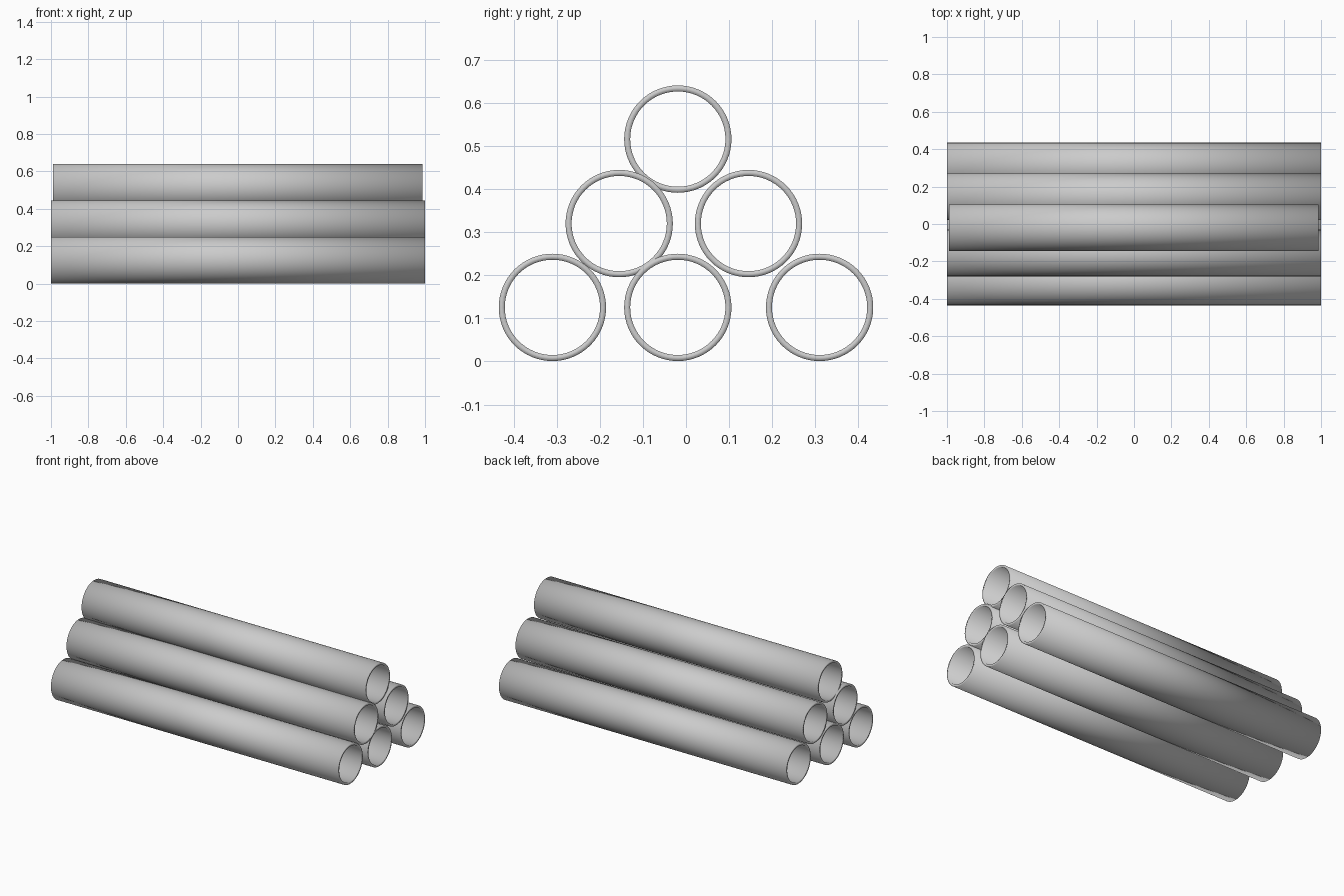
import bpy, bmesh, math

if "Cube" in bpy.data.objects:
    bpy.data.objects.remove(bpy.data.objects["Cube"])

SIDES = 64
OUTER, INNER = 0.1245, 0.1105


def pipe(name, y, z, x0=-1.0, x1=1.0):
    # Closed loop profile (outer wall, end rim, bore, end rim) swept round x
    profile = [(x0, OUTER), (x1, OUTER), (x1, INNER), (x0, INNER)]
    bm = bmesh.new()
    rings = []
    for i in range(SIDES):
        a = 2 * math.pi * i / SIDES
        rings.append([bm.verts.new((x, r * math.cos(a), r * math.sin(a)))
                      for x, r in profile])
    for i in range(SIDES):
        a, b = rings[i], rings[(i + 1) % SIDES]
        for j in range(4):
            k = (j + 1) % 4
            bm.faces.new((a[j], a[k], b[k], b[j]))
    bmesh.ops.recalc_face_normals(bm, faces=bm.faces)
    # Smooth all over, including the rims
    for f in bm.faces:
        f.smooth = True
    mesh = bpy.data.meshes.new(name)
    bm.to_mesh(mesh)
    bm.free()
    obj = bpy.data.objects.new(name, mesh)
    obj.location = (0, y, z)
    bpy.context.collection.objects.link(obj)


# Bottom row
for label, y in (("front", -0.31), ("middle", -0.019), ("back", 0.31)):
    pipe("bottom_pipe_" + label, y, 0.1255)

# Second row
for label, y in (("front", -0.155), ("back", 0.145)):
    pipe("middle_pipe_" + label, y, 0.32)

# Slightly shorter top pipe
pipe("top_pipe", -0.019, 0.516, -0.99, 0.986)
